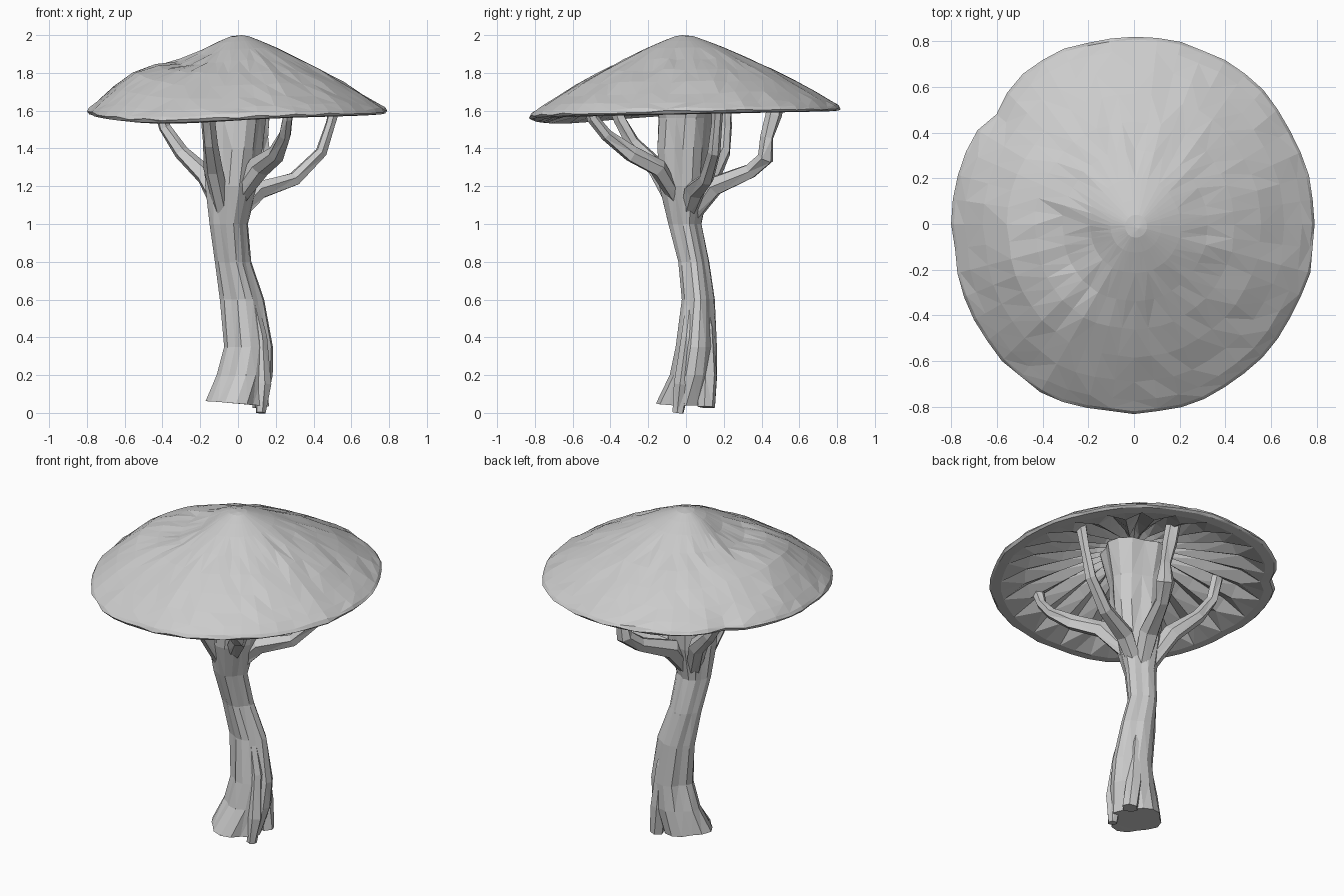
import bpy, bmesh, random
from math import sin, cos, pi, radians, exp
from mathutils import Vector

random.seed(4)
cube = bpy.data.objects.get("Cube")
if cube:
    bpy.data.objects.remove(cube, do_unlink=True)

GREY = (0.6, 0.6, 0.6, 1)
stone = bpy.data.materials.new("plain_grey")
stone.use_nodes = True
stone.diffuse_color = GREY
stone.node_tree.nodes["Principled BSDF"].inputs["Base Color"].default_value = GREY


def loft(name, rings):
    """Skin equal rings of points; a single-point ring closes as a tip."""
    bm = bmesh.new()
    loops = [[bm.verts.new(p) for p in ring] for ring in rings]
    for a, b in zip(loops, loops[1:]):
        n = max(len(a), len(b))
        for i in range(n):
            j = (i + 1) % n
            if len(a) == 1:
                bm.faces.new((a[0], b[i], b[j]))
            elif len(b) == 1:
                bm.faces.new((a[i], a[j], b[0]))
            else:
                bm.faces.new((a[i], a[j], b[j], b[i]))
    for end in (loops[0], loops[-1]):
        if len(end) > 2:
            bm.faces.new(end)
    bmesh.ops.triangulate(bm, faces=bm.faces)
    bmesh.ops.recalc_face_normals(bm, faces=bm.faces)
    mesh = bpy.data.meshes.new(name)
    bm.to_mesh(mesh)
    bm.free()
    mesh.materials.append(stone)
    obj = bpy.data.objects.new(name, mesh)
    bpy.context.collection.objects.link(obj)
    return obj


def bump(a, centre, width):
    """Smooth bell over an angle in degrees."""
    d = (a - radians(centre) + pi) % (2 * pi) - pi
    return exp(-(d / radians(width)) ** 2)


def bell(s, centre, width):
    return exp(-((s - centre) / width) ** 2)


# Cap: domed shell, lumpy on its right side, hollow and folded below
SIDES = 48
TOP = [(0.06, 0.985), (0.14, 0.925), (0.25, 0.835), (0.4, 0.69), (0.55, 0.545),
       (0.7, 0.385), (0.83, 0.235), (0.93, 0.115), (0.985, 0.04), (1.0, 0.0)]
UNDER = [(0.985, -0.03), (0.92, -0.04), (0.75, 0.09), (0.5, 0.26), (0.25, 0.43)]
edge = [random.uniform(-0.01, 0.008) for _ in range(SIDES)]


def cap_point(i, s, h, under):
    a = 2 * pi * i / SIDES
    rim = 1.597 + 0.015 * sin(a) - 0.035 * bump(a, 237, 38)
    grow = 1 + edge[i] + 0.03 * bump(a, 228, 25) - 0.05 * bump(a, 140, 5) * (s > 0.9)
    r = s * grow
    x = 0.795 * r * cos(a) + 0.01 * (1 - s)
    y = 0.825 * r * sin(a) - 0.01 * (1 - s)
    z = rim + h * (2.0 - rim)
    if under:
        z += (0.025 if i % 2 else -0.015) * (s < 0.9)
    else:
        z += 0.055 * bump(a, 185, 45) * bell(s, 0.7, 0.2)
        z -= 0.05 * bump(a, 203, 32) * bell(s, 0.32, 0.14)
        z += random.uniform(-0.006, 0.006) * (s > 0.3)
    return x, y, z


cap_rings = [[(0.02, -0.02, 2.0)]]
for s, h in TOP:
    cap_rings.append([cap_point(i, s, h, False) for i in range(SIDES)])
for s, h in UNDER:
    cap_rings.append([cap_point(i, s, h, True) for i in range(SIDES)])
cap_rings.append([(0.0, 0.0, 1.8)])
loft("cap", cap_rings)

# Trunk: fluted S-shaped stem; rows are height, x range, y range
TRUNK = [(0.05, -0.16, 0.14, -0.15, 0.15), (0.2, -0.11, 0.18, -0.08, 0.16),
         (0.35, -0.07, 0.18, -0.05, 0.16), (0.6, -0.09, 0.135, -0.02, 0.15),
         (0.8, -0.12, 0.065, -0.04, 0.12), (1.0, -0.15, 0.05, -0.09, 0.08),
         (1.2, -0.17, 0.1, -0.14, 0.12), (1.4, -0.18, 0.13, -0.15, 0.13),
         (1.56, -0.19, 0.15, -0.15, 0.14), (1.76, -0.21, 0.2, -0.19, 0.19)]
FLUTES = 16
trunk_rings = []
for k, (z, x0, x1, y0, y1) in enumerate(TRUNK):
    ring = []
    for i in range(FLUTES):
        a = 2 * pi * i / FLUTES + 0.05 * k
        f = (1.05, 0.98, 0.87, 1.0)[i % 4] + random.uniform(-0.03, 0.03)
        ring.append(((x0 + x1) / 2 + (x1 - x0) / 2 * f * cos(a),
                     (y0 + y1) / 2 + (y1 - y0) / 2 * f * sin(a),
                     z - 0.012 * cos(a) * (k == 0)))
    trunk_rings.append(ring)
loft("trunk", trunk_rings)


def limb(name, path, sides=6):
    """Faceted tube through (x, y, z, radius) points."""
    pts = [Vector(p[:3]) for p in path]
    rings = []
    last = None
    for k, p in enumerate(pts):
        t = (pts[min(k + 1, len(pts) - 1)] - pts[max(k - 1, 0)]).normalized()
        # carry the previous ring's direction along so the tube does not twist
        side = last if last else t.orthogonal()
        last = (side - t * side.dot(t)).normalized()
        v = t.cross(last)
        ring = []
        for i in range(sides):
            a = 2 * pi * i / sides
            r = path[k][3] * random.uniform(0.85, 1.15)
            ring.append(p + last * r * cos(a) + v * r * sin(a))
        rings.append(ring)
    return loft(name, rings)


# Branches propping the cap
limb("left_branch", [(-0.03, 0.0, 1.02, 0.04), (0.11, 0.05, 1.18, 0.055), (0.3, 0.11, 1.24, 0.04),
                     (0.44, 0.15, 1.38, 0.032), (0.49, 0.16, 1.53, 0.028), (0.53, 0.17, 1.68, 0.035)])
limb("front_left_branch", [(-0.03, -0.03, 1.1, 0.04), (0.11, -0.15, 1.3, 0.055),
                           (0.2, -0.29, 1.37, 0.045), (0.25, -0.42, 1.47, 0.035),
                           (0.26, -0.49, 1.56, 0.03), (0.27, -0.52, 1.66, 0.035)])
limb("front_right_branch", [(-0.07, -0.02, 1.02, 0.04), (-0.13, -0.15, 1.29, 0.055),
                            (-0.15, -0.28, 1.43, 0.04), (-0.16, -0.35, 1.55, 0.035),
                            (-0.17, -0.39, 1.68, 0.04)])
limb("right_branch", [(-0.06, 0.02, 1.02, 0.04), (-0.17, 0.13, 1.25, 0.055),
                      (-0.3, 0.2, 1.38, 0.04), (-0.39, 0.21, 1.51, 0.032),
                      (-0.43, 0.21, 1.68, 0.035)])
limb("back_branch", [(-0.04, 0.0, 1.0, 0.04), (0.01, 0.14, 1.2, 0.055), (0.08, 0.34, 1.28, 0.04),
                     (0.12, 0.42, 1.35, 0.05), (0.13, 0.43, 1.46, 0.035),
                     (0.13, 0.46, 1.58, 0.045), (0.12, 0.48, 1.7, 0.045)])

# Root ridges merging into the lower stem
limb("front_root", [(0.12, -0.04, 0.0, 0.03), (0.13, -0.02, 0.15, 0.045),
                    (0.12, 0.01, 0.4, 0.04), (0.03, 0.05, 0.8, 0.02)])
limb("back_root", [(0.12, 0.11, 0.03, 0.045), (0.1, 0.115, 0.2, 0.045),
                   (0.08, 0.11, 0.45, 0.035), (0.0, 0.06, 0.8, 0.02)])
